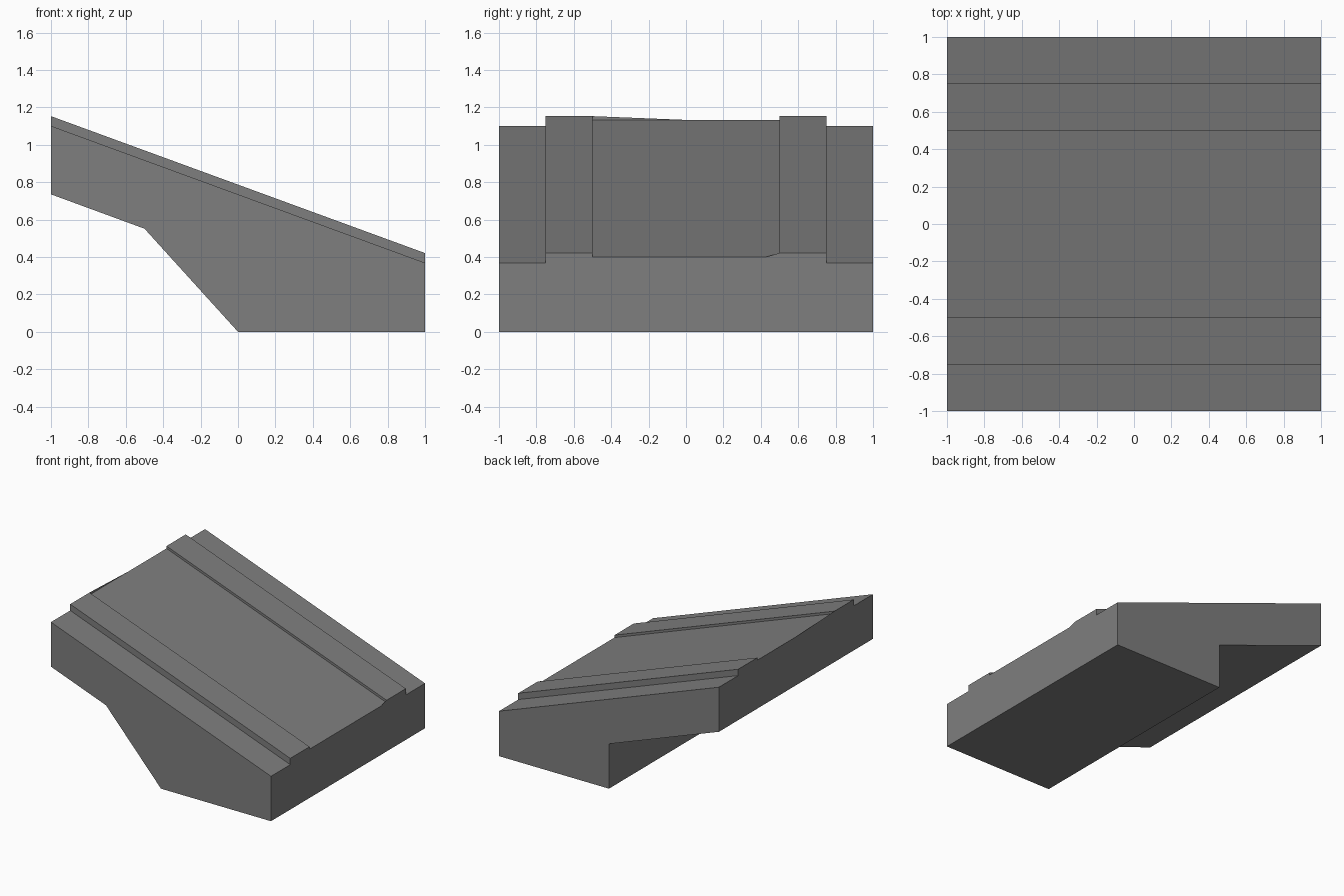
import bpy, bmesh

if "Cube" in bpy.data.objects:
    bpy.data.objects.remove(bpy.data.objects["Cube"])

grey = bpy.data.materials.new("dark_grey")
grey.diffuse_color = (0.21, 0.21, 0.21, 1)
grey.use_nodes = True
grey.node_tree.nodes["Principled BSDF"].inputs["Base Color"].default_value = grey.diffuse_color


def top_z(x):
    return 0.735 - 0.366 * x


def finish(bm, name):
    mesh = bpy.data.meshes.new(name)
    bm.to_mesh(mesh)
    bm.free()
    mesh.materials.append(grey)
    obj = bpy.data.objects.new(name, mesh)
    bpy.context.collection.objects.link(obj)
    return obj


# Sloped slab with a block foot: one stepped cross-section lofted along x
half = [(1, 0), (0.75, 0), (0.75, 0.052), (0.5, 0.052), (0.5, 0.032)]
steps = [(-y, h) for y, h in half] + half[::-1]
underside = [(-1, 0.735), (0, 0.368), (0, 0), (1, 0)]  # vertical step at x = 0

bm = bmesh.new()
rings = []
for x, low in underside:
    pts = [(x, y, top_z(x) + h) for y, h in steps] + [(x, 1, low), (x, -1, low)]
    rings.append([bm.verts.new(p) for p in pts])
n = len(rings[0])
for a, b in zip(rings, rings[1:]):
    for i in range(n):
        j = (i + 1) % n
        bm.faces.new((a[i], a[j], b[j], b[i]))
bm.faces.new(rings[0])
bm.faces.new(rings[-1][::-1])
bmesh.ops.remove_doubles(bm, verts=bm.verts, dist=0.0001)
bmesh.ops.recalc_face_normals(bm, faces=bm.faces)
bmesh.ops.dissolve_limit(bm, angle_limit=0.01, verts=bm.verts, edges=bm.edges)
finish(bm, "ramp_body")


# Thin fins: two above the recessed deck ends, one gusset under the front side
def fin(name, pts):
    bm = bmesh.new()
    bm.faces.new([bm.verts.new(p) for p in pts])
    finish(bm, name)


hi = top_z(-1)
lo = top_z(1)
fin("upper_end_fin", [(-1, -0.5, hi + 0.032), (-1, -0.5, hi + 0.052), (-1, 0, hi + 0.032)])
fin("lower_end_fin", [(1, 0.43, lo + 0.032), (1, 0.5, lo + 0.032), (1, 0.5, lo + 0.052)])
fin("front_gusset", [(0, -1, 0), (0, -1, 0.368), (-0.5, -1, 0.5515)])
